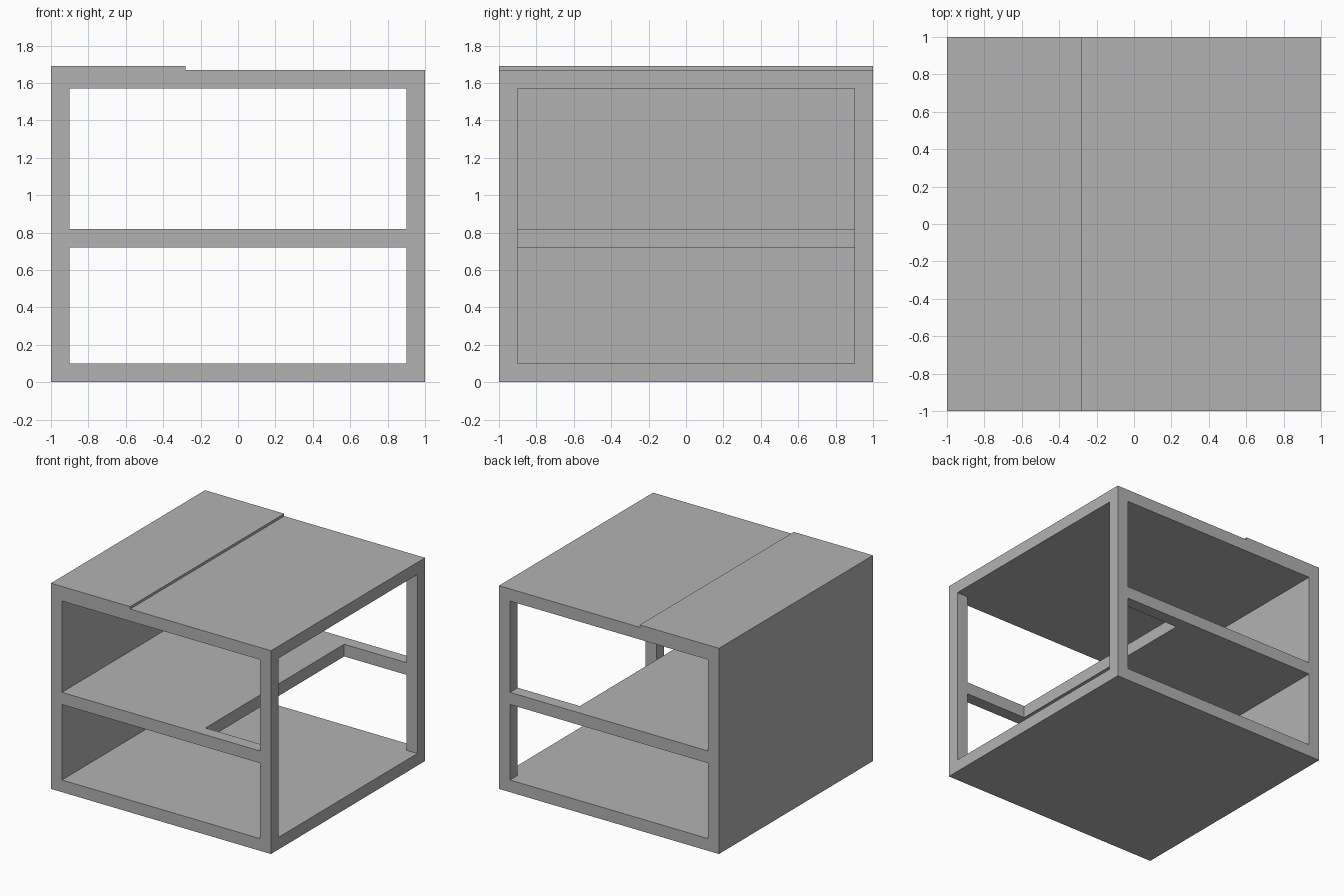
import bpy

cube = bpy.data.objects.get("Cube")
if cube:
    bpy.data.objects.remove(cube, do_unlink=True)

# Plain grey finish
grey = bpy.data.materials.new("plain_grey")
grey.use_nodes = True
colour = (0.448, 0.448, 0.448, 1)
grey.diffuse_color = colour
grey.node_tree.nodes["Principled BSDF"].inputs["Base Color"].default_value = colour


def box(name, xs, ys, zs):
    """Flat-sided panel spanning the given ranges on each axis."""
    ranges = (xs, ys, zs)
    bpy.ops.mesh.primitive_cube_add(size=1, location=[(a + b) / 2 for a, b in ranges])
    ob = bpy.context.object
    ob.name = name
    ob.scale = [b - a for a, b in ranges]
    bpy.ops.object.transform_apply(location=False, rotation=False, scale=True)
    ob.data.materials.append(grey)
    return ob


T = 0.1                       # panel and beam thickness
INNER = 1 - T                 # inside face of the frame
CEILING = 1.57
SHELF = (0.72, 0.82)
SHELF_EDGE = 0.335            # shelf stops short of the open side
STEP = -0.28                  # roof seam
FULL = (-1, 1)

# Floor and stepped roof
box("floor", FULL, FULL, (0, T))
box("roof_main", (STEP, 1), FULL, (CEILING, CEILING + T))
box("roof_raised", (-1, STEP), FULL, (CEILING, 1.69))

# Closed side wall and half-depth shelf
box("side_wall", (-1, -INNER), FULL, (T, CEILING))
box("shelf", (-INNER, SHELF_EDGE), FULL, SHELF)

# Posts and shelf beams at the front and back of the open side
for end, ys in (("front", (-1, -INNER)), ("back", (INNER, 1))):
    box(end + "_post", (INNER, 1), ys, (T, CEILING))
    box(end + "_beam", (SHELF_EDGE, INNER), ys, SHELF)
